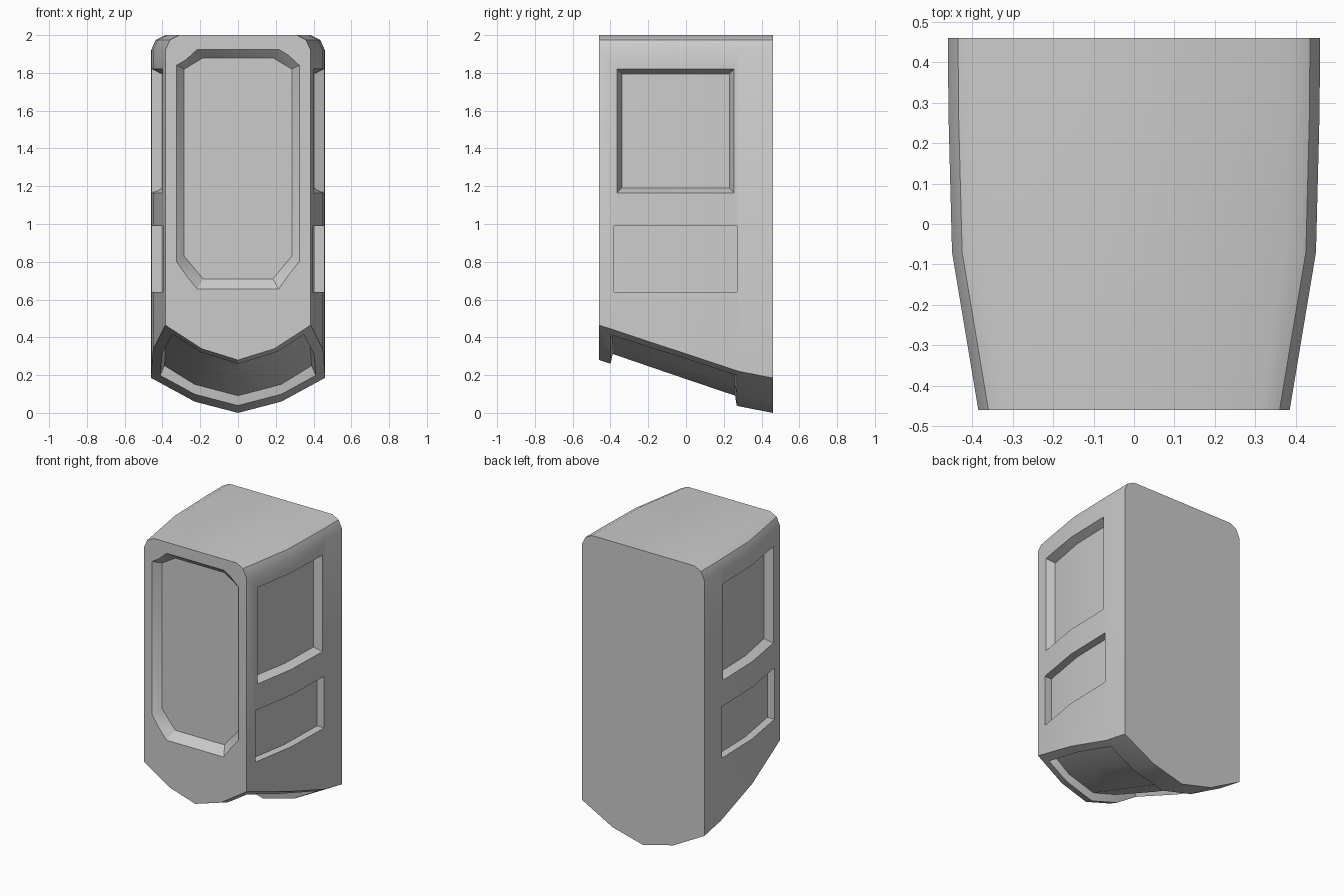
import bpy, bmesh

if "Cube" in bpy.data.objects:
    bpy.data.objects.remove(bpy.data.objects["Cube"])

# Stations from front to back: y, half width, underside height on the centre line
STATIONS = [(-0.46, 0.385, 0.28), (-0.07, 0.45, 0.151), (0.28, 0.459, 0.035), (0.46, 0.46, 0.0)]


def at(y, k):
    """Station value k interpolated at depth y."""
    for a, b in zip(STATIONS, STATIONS[1:]):
        if y <= b[0]:
            break
    t = (y - a[0]) / (b[0] - a[0])
    return a[k] + t * (b[k] - a[k])


def width(y):
    return at(y, 1)


def underside(x, y):
    """Height of the faceted underside."""
    u = abs(x) / width(y)
    return at(y, 2) + (0.12 * u if u < 0.5 else 0.06 + 0.25 * (u - 0.5))


def make_object(name, bm):
    bmesh.ops.recalc_face_normals(bm, faces=bm.faces)
    mesh = bpy.data.meshes.new(name)
    bm.to_mesh(mesh)
    bm.free()
    ob = bpy.data.objects.new(name, mesh)
    bpy.context.collection.objects.link(ob)
    return ob


def slab(bm, inner, outer):
    """Closed solid between two point grids of equal size."""
    m, n = len(inner), len(inner[0])
    a, b = [[[bm.verts.new(p) for p in row] for row in g] for g in (inner, outer)]
    for g in (a, b):
        for i in range(m - 1):
            for j in range(n - 1):
                bm.faces.new((g[i][j], g[i + 1][j], g[i + 1][j + 1], g[i][j + 1]))
    rim = ([(0, j) for j in range(n)] + [(i, n - 1) for i in range(1, m)]
           + [(m - 1, j) for j in range(n - 2, -1, -1)] + [(i, 0) for i in range(m - 2, 0, -1)])
    for (i, j), (k, l) in zip(rim, rim[1:] + rim[:1]):
        bm.faces.new((a[i][j], a[k][l], b[k][l], b[i][j]))


# Body: cross-sections lofted from front to back
bm = bmesh.new()
rings = []
for y, w, _ in STATIONS:
    right = [(w / 2, underside(w / 2, y)), (w, underside(w, y)),
             (w, 1.92), (w - 0.025, 1.975), (w - 0.075, 2.0)]
    loop = [(0, underside(0, y))] + right + [(-x, z) for x, z in reversed(right)]
    rings.append([bm.verts.new((x, y, z)) for x, z in loop])
for r, s in zip(rings, rings[1:]):
    for i in range(len(r)):
        k = (i + 1) % len(r)
        bm.faces.new((r[i], r[k], s[k], s[i]))
bm.faces.new(rings[0])
bm.faces.new(rings[-1])
body = make_object("cabinet_body", bm)

cut = bmesh.new()


# Side recesses: upper with sloped walls, lower with straight walls
def side_grid(side, y0, y1, z0, z1, inset, depth):
    return [[(side * (width(y) - depth), y + dy, z) for y, dy in ((y0, inset), (-0.07, 0), (y1, -inset))]
            for z in (z0 + inset, z1 - inset)]


for side in (-1, 1):
    for y0, y1, z0, z1, inset in ((-0.365, 0.255, 1.165, 1.82, 0.025), (-0.38, 0.27, 0.64, 0.99, 0)):
        slab(cut, side_grid(side, y0, y1, z0, z1, inset, 0.053),
             side_grid(side, y0, y1, z0, z1, -inset, -0.053))


# Front panel recess with cut corners
def front_grid(s, y):
    xo, xi = 0.325 - 0.04 * s, 0.215 - 0.03 * s
    lo = (0.80 + 0.03 * s, 0.655 + 0.055 * s)
    hi = (1.84 - 0.02 * s, 1.925 - 0.045 * s)
    return [[(x, y, z[c]) for x, c in ((-xo, 0), (-xi, 1), (xi, 1), (xo, 0))] for z in (lo, hi)]


slab(cut, front_grid(1, -0.408), front_grid(-1, -0.512))


# Underside recess following the faceted bottom
def bottom_grid(s):
    rows = []
    for y, dy in ((-0.4, 0.012), (-0.07, 0), (0.268, -0.008)):
        w = width(y)
        row = []
        for u, e in ((-1, 1), (-0.5, 0), (0, 0), (0.5, 0), (1, 1)):
            x = u * w - e * u * 0.047
            row.append((x - e * u * 0.022 * s, y + dy * s, underside(x, y) + 0.052 * s))
        rows.append(row)
    return rows


slab(cut, bottom_grid(1), bottom_grid(-1))
cutter = make_object("recess_cutter", cut)
bm = bmesh.new()
bm.from_mesh(cutter.data)
bmesh.ops.recalc_face_normals(bm, faces=bm.faces)
bm.to_mesh(cutter.data)
bm.free()
cutter.hide_render = True

# Cut the recesses, then shade
bpy.context.view_layer.objects.active = body
body.select_set(True)
mod = body.modifiers.new("recesses", 'BOOLEAN')
mod.operation = 'DIFFERENCE'
mod.solver = 'EXACT'
mod.object = cutter
bpy.ops.object.modifier_apply(modifier=mod.name)
bpy.data.objects.remove(cutter, do_unlink=True)
bpy.ops.object.shade_smooth_by_angle(angle=0.52)
